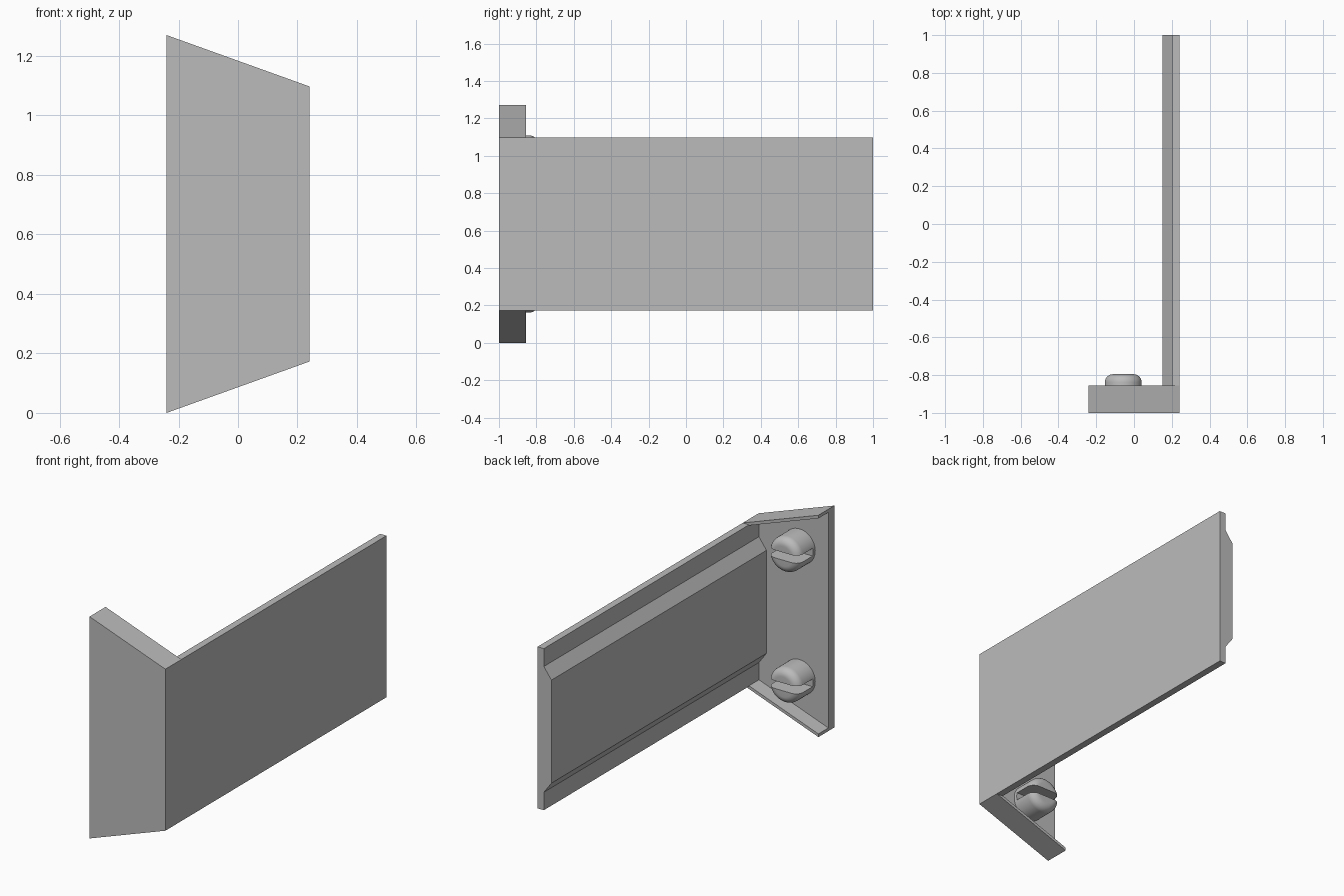
import bpy, bmesh, math
from mathutils import Matrix, Vector

cube = bpy.data.objects.get("Cube")
if cube:
    bpy.data.objects.remove(cube)

grey = bpy.data.materials.new("plain_grey")
grey.use_nodes = True
colour = (0.5, 0.5, 0.5, 1)
grey.diffuse_color = colour
grey.node_tree.nodes["Principled BSDF"].inputs["Base Color"].default_value = colour

MID = 0.635                 # mid height
HALF_W = 0.24               # half width in x
FLANGE_BACK, WEB_BACK = -0.855, -0.945


def make_object(name, bm):
    bmesh.ops.recalc_face_normals(bm, faces=bm.faces)
    mesh = bpy.data.meshes.new(name)
    bm.to_mesh(mesh)
    bm.free()
    mesh.materials.append(grey)
    obj = bpy.data.objects.new(name, mesh)
    bpy.context.collection.objects.link(obj)
    return obj


def extrude_profile(name, points, y0, y1):
    """Extrude an (x, z) outline along y."""
    bm = bmesh.new()
    face = bm.faces.new([bm.verts.new((x, y0, z)) for x, z in points])
    out = bmesh.ops.extrude_face_region(bm, geom=[face])
    moved = [v for v in out["geom"] if isinstance(v, bmesh.types.BMVert)]
    bmesh.ops.translate(bm, verts=moved, vec=(0, y1 - y0, 0))
    return make_object(name, bm)


def both_ways(half):
    """Complete an outline by mirroring it about mid height."""
    pts = [(x, MID + h) for x, h in half]
    return pts + [(x, MID - h) for x, h in reversed(half)]


# Side wall with its raised, chamfered inner panel
TALL, SHORT = 0.635, 0.4625
wall = both_ways([(HALF_W, SHORT), (0.2, SHORT), (0.2, 0.36), (0.152, 0.295)])
extrude_profile("side_wall", wall, -0.999, 1)

# Front flange plate
extrude_profile("front_flange", both_ways([(-HALF_W, TALL), (HALF_W, SHORT)]), -1, WEB_BACK)

# Sloping lips along the top and bottom of the flange
LIP = 0.018
for name, s in (("top_lip", 1), ("bottom_lip", -1)):
    lip = [(-HALF_W, TALL), (HALF_W, SHORT), (HALF_W, SHORT - LIP), (-HALF_W, TALL - LIP)]
    extrude_profile(name, [(x, MID + s * h) for x, h in lip], WEB_BACK - 0.01, FLANGE_BACK)


def slotted_screw(name, centre):
    """Round-edged screw head along y, with a deep slot across x."""
    radius, tip, fillet = 0.1, 0.15, 0.043
    profile = [(0, -0.01), (radius, -0.01)]
    for i in range(9):
        a = math.radians(90 * i / 8)
        profile.append((radius - fillet * (1 - math.cos(a)), tip - fillet * (1 - math.sin(a))))
    profile.append((0, tip))
    bm = bmesh.new()
    verts = [bm.verts.new((r, y, 0)) for r, y in profile]
    edges = [bm.edges.new(pair) for pair in zip(verts, verts[1:])]
    bmesh.ops.spin(bm, geom=verts + edges, cent=(0, 0, 0), axis=(0, 1, 0),
                   angle=math.tau, steps=48)
    bmesh.ops.remove_doubles(bm, verts=bm.verts, dist=0.0001)
    screw = make_object(name, bm)

    # Slot cutter, removed after use
    bm = bmesh.new()
    bmesh.ops.create_cube(bm, size=1, matrix=Matrix.Translation((0, 0.12, 0))
                          @ Matrix.Diagonal((0.4, 0.2, 0.044, 1)))
    cutter = make_object("slot_cutter", bm)
    cutter.hide_render = True
    mod = screw.modifiers.new("slot", "BOOLEAN")
    mod.object, mod.operation, mod.solver = cutter, "DIFFERENCE", "EXACT"
    bpy.ops.object.select_all(action="DESELECT")
    screw.select_set(True)
    bpy.context.view_layer.objects.active = screw
    bpy.ops.object.modifier_apply(modifier=mod.name)
    bpy.data.objects.remove(cutter)
    bpy.ops.object.shade_smooth_by_angle(angle=math.radians(35))
    screw.location = Vector(centre)


# Screws, one above the other
for name, s in (("upper_screw", 1), ("lower_screw", -1)):
    slotted_screw(name, (-0.057, WEB_BACK, MID + s * 0.374))
